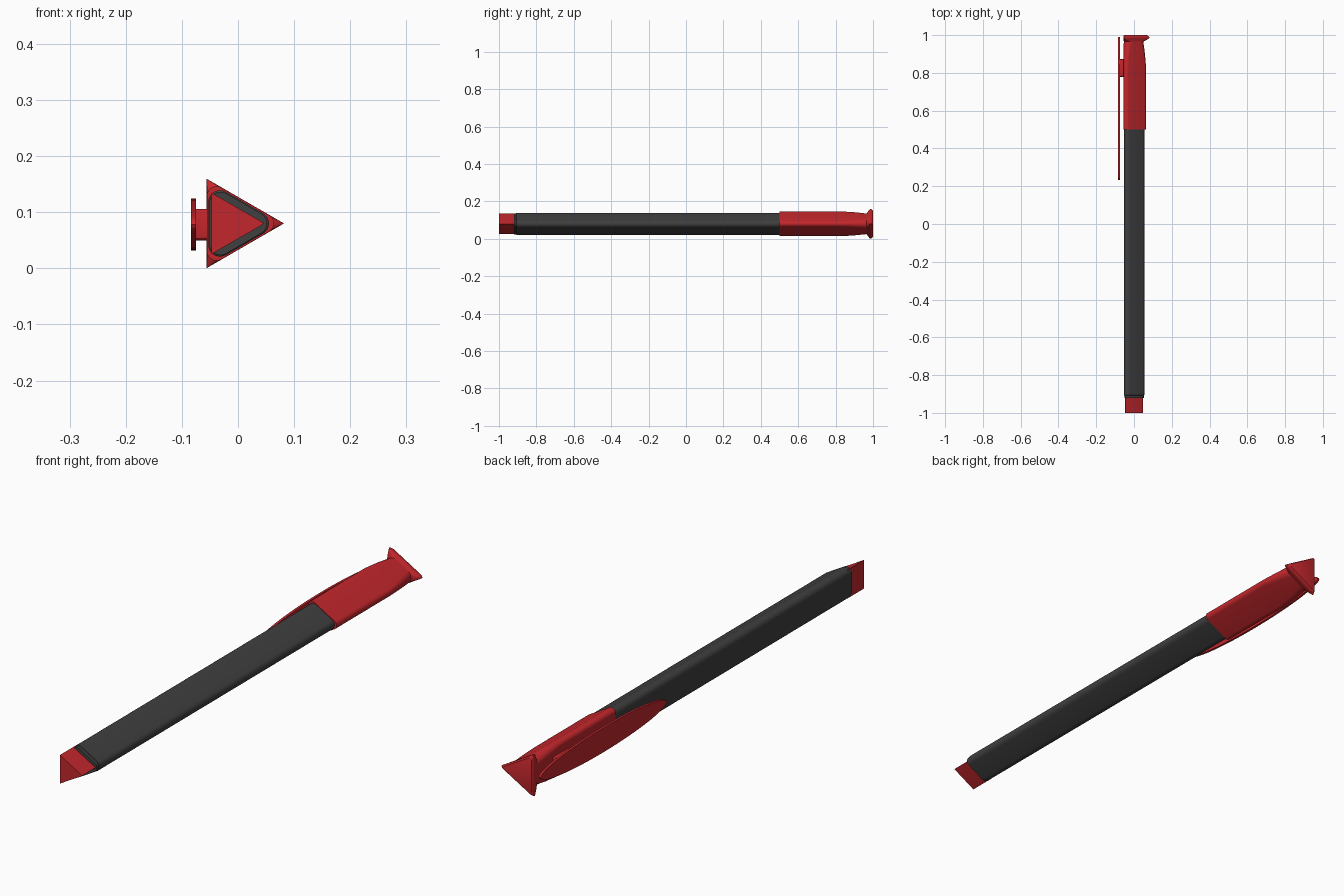
import bpy, bmesh, math

if "Cube" in bpy.data.objects:
    bpy.data.objects.remove(bpy.data.objects["Cube"])

CX, CZ = -0.01, 0.08   # pen axis


def material(name, colour):
    m = bpy.data.materials.new(name)
    m.diffuse_color = colour
    m.use_nodes = True
    m.node_tree.nodes["Principled BSDF"].inputs["Base Color"].default_value = m.diffuse_color
    return m


red = material("red_plastic", (0.55, 0.02, 0.025, 1))
dark = material("dark_barrel", (0.05, 0.05, 0.05, 1))


def tri_ring(inradius, r, cx=CX, n=8):
    """Rounded equilateral triangle in xz, one corner pointing to +x."""
    pts = []
    for k in range(3):
        a = math.radians(120 * k)
        d = 2 * (inradius - r)
        for i in range(n + 1):
            t = a + math.radians(-60 + 120 * i / n)
            pts.append((cx + d * math.cos(a) + r * math.cos(t),
                        CZ + d * math.sin(a) + r * math.sin(t)))
    return pts


def finish(name, bm, mat, angle=30):
    bmesh.ops.recalc_face_normals(bm, faces=bm.faces[:])
    me = bpy.data.meshes.new(name)
    bm.to_mesh(me)
    bm.free()
    me.materials.append(mat)
    ob = bpy.data.objects.new(name, me)
    bpy.context.collection.objects.link(ob)
    bpy.ops.object.select_all(action='DESELECT')
    ob.select_set(True)
    bpy.context.view_layer.objects.active = ob
    bpy.ops.object.shade_smooth_by_angle(angle=math.radians(angle))
    return ob


def loft(name, sections, mat):
    """Sections are (y, inradius, corner radius, centre x)."""
    bm = bmesh.new()
    rings = [[bm.verts.new((x, y, z)) for x, z in tri_ring(ir, r, cx)]
             for y, ir, r, cx in sections]
    for a, b in zip(rings, rings[1:]):
        for i in range(len(a)):
            j = (i + 1) % len(a)
            bm.faces.new((a[i], a[j], b[j], b[i]))
    bm.faces.new(rings[0])
    bm.faces.new(rings[-1])
    return finish(name, bm, mat)


# Barrel with a small stepped lip at the rear
loft("barrel", [(-0.92, 0.041, 0.020, CX), (-0.908, 0.041, 0.020, CX),
                (-0.906, 0.043, 0.021, CX), (0.53, 0.043, 0.021, CX)], dark)

# End plug, sharp triangular prism
loft("end_plug", [(-1.0, 0.0315, 0.0008, -0.0155),
                  (-0.90, 0.0315, 0.0008, -0.0155)], red)

# Cap whose corners get rounder towards the end
loft("cap", [(0.50, 0.0455, 0.017, CX), (0.83, 0.0455, 0.017, CX),
             (0.90, 0.0450, 0.022, CX), (0.975, 0.0440, 0.030, CX)], red)

# Flared triangular end of the cap
loft("cap_flange", [(0.965, 0.0440, 0.030, CX), (0.975, 0.0450, 0.012, CX),
                    (0.984, 0.0460, 0.0005, CX), (0.989, 0.0460, 0.0005, CX),
                    (0.997, 0.0445, 0.006, CX), (1.0, 0.042, 0.008, CX)], red)

# Clip: long flat oval plate
bm = bmesh.new()
oval = []
for i in range(64):
    t = 2 * math.pi * i / 64
    oval.append(bm.verts.new((-0.084, 0.612 + 0.378 * math.cos(t),
                              0.078 + 0.046 * math.sin(t))))
face = bm.faces.new(oval)
ext = bmesh.ops.extrude_face_region(bm, geom=[face])
for v in ext["geom"]:
    if isinstance(v, bmesh.types.BMVert):
        v.co.x += 0.009
finish("clip", bm, red)

# Block joining clip and cap
bm = bmesh.new()
bmesh.ops.create_cube(bm, size=1)
for v in bm.verts:
    v.co = (-0.065 + v.co.x * 0.024, 0.827 + v.co.y * 0.095, 0.078 + v.co.z * 0.056)
bmesh.ops.bevel(bm, geom=[e for e in bm.edges if abs(e.verts[0].co.x - e.verts[1].co.x) > 0.01],
                offset=0.008, segments=3, affect='EDGES', profile=0.5)
finish("clip_mount", bm, red)
